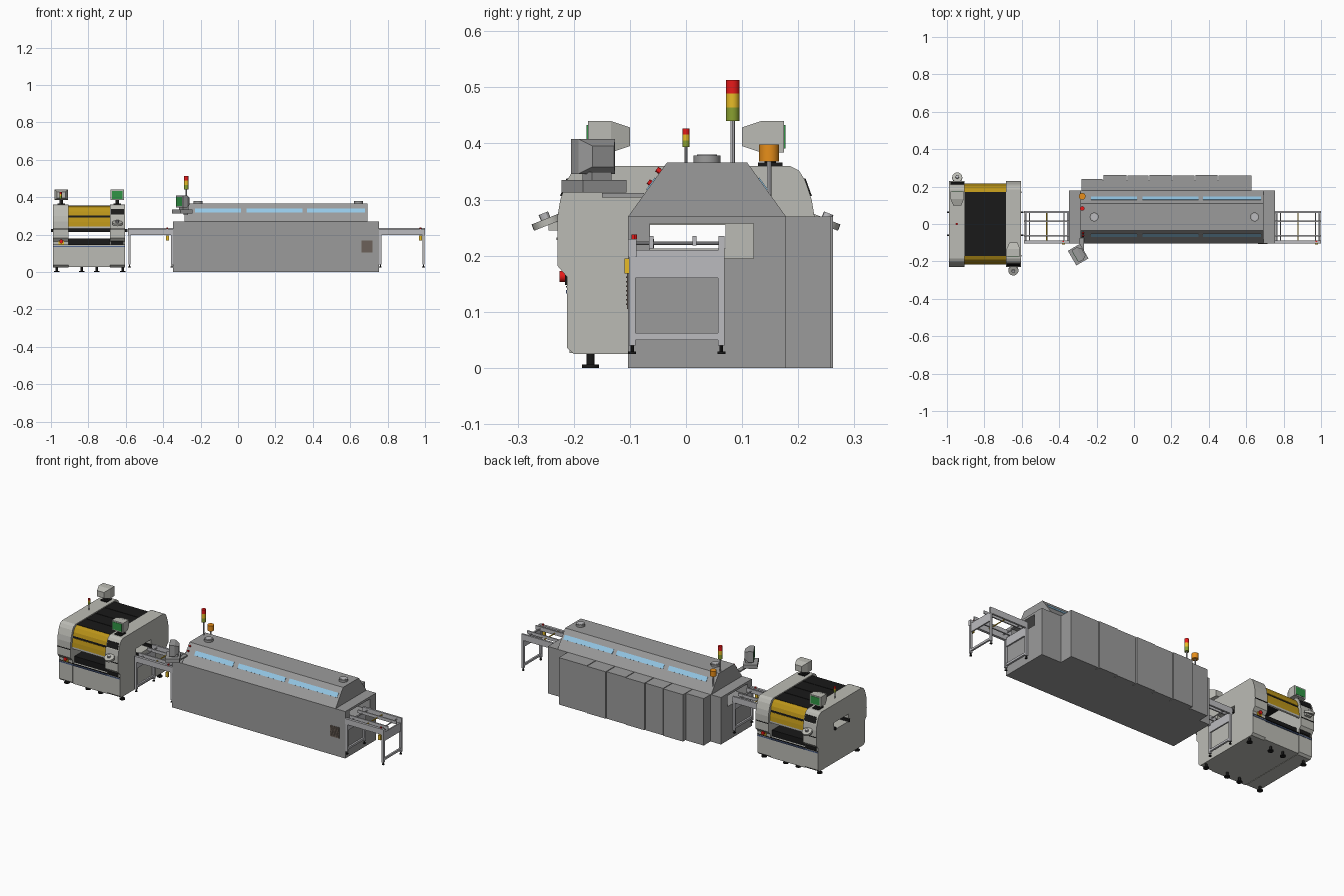
import bpy, bmesh, math
from mathutils import Matrix, Vector

if "Cube" in bpy.data.objects:
    bpy.data.objects.remove(bpy.data.objects["Cube"])


def mat(name, r, g, b):
    m = bpy.data.materials.new(name)
    m.diffuse_color = (r, g, b, 1)
    m.use_nodes = True
    m.node_tree.nodes["Principled BSDF"].inputs["Base Color"].default_value = m.diffuse_color
    return m


OVEN = mat("oven_grey", .33, .33, .33)
LIGHT = mat("light_grey", .5, .5, .46)
RAIL = mat("rail_grey", .5, .5, .52)
BLACK = mat("black", .01, .01, .01)
YELLOW = mat("amber_cover", .5, .3, .01)
BLUE = mat("blue_window", .3, .58, .8)
NAVY = mat("blue_line", .08, .13, .28)
RED = mat("red", .8, .01, .01)
LAMP = mat("lamp_yellow", .8, .5, .02)
GREEN = mat("lamp_green", .25, .35, .03)
SCREEN = mat("screen_green", .03, .3, .06)
ORANGE = mat("orange", .8, .27, .01)
BROWN = mat("vent_brown", .15, .12, .1)


def finish(name, bm, m, loc=(0, 0, 0), rz=0):
    bmesh.ops.recalc_face_normals(bm, faces=bm.faces)
    me = bpy.data.meshes.new(name)
    bm.to_mesh(me)
    bm.free()
    o = bpy.data.objects.new(name, me)
    bpy.context.collection.objects.link(o)
    me.materials.append(m)
    o.location, o.rotation_euler.z = loc, rz
    return o


def loft(name, rings, m, loc=(0, 0, 0), rz=0):
    """Skin a list of equal-length closed rings and cap both ends."""
    bm = bmesh.new()
    vs = [[bm.verts.new(p) for p in r] for r in rings]
    n = len(vs[0])
    for a, b in zip(vs, vs[1:]):
        for i in range(n):
            bm.faces.new((a[i], a[(i + 1) % n], b[(i + 1) % n], b[i]))
    bm.faces.new(vs[0])
    bm.faces.new(vs[-1])
    return finish(name, bm, m, loc, rz)


def prism(name, x0, x1, yz, m):
    return loft(name, [[(x, y, z) for y, z in yz] for x in (x0, x1)], m)


def box(name, x0, x1, y0, y1, z0, z1, m, loc=(0, 0, 0), rz=0):
    return loft(name, [[(x, y0, z0), (x, y1, z0), (x, y1, z1), (x, y0, z1)] for x in (x0, x1)], m, loc, rz)


def cyl(name, c, r, h, m, axis=(0, 0, 1), n=20, r2=None):
    bm = bmesh.new()
    q = Vector(axis).to_track_quat('Z', 'Y').to_matrix().to_4x4()
    bmesh.ops.create_cone(bm, cap_ends=True, segments=n, radius1=r, radius2=r if r2 is None else r2,
                          depth=h, matrix=Matrix.Translation(c) @ q)
    o = finish(name, bm, m)
    bpy.context.view_layer.objects.active = o
    o.select_set(True)
    bpy.ops.object.shade_smooth_by_angle()
    o.select_set(False)
    return o


def cut(o, *bounds):
    c = box("cutter", *bounds, BLACK)
    c.hide_render = True
    md = o.modifiers.new("cut", 'BOOLEAN')
    md.operation, md.object, md.solver = 'DIFFERENCE', c, 'EXACT'
    bpy.context.view_layer.objects.active = o
    bpy.ops.object.modifier_apply(modifier="cut")
    bpy.data.objects.remove(c)


def signal_tower(name, x, y, z0, z1, z2, r, pole):
    cyl(name + "_pole", (x, y, (z0 + z1) / 2), pole, z1 - z0, RAIL, n=12)
    h = (z2 - z1) / 3
    for i, (k, m) in enumerate((("green", GREEN), ("yellow", LAMP), ("red", RED))):
        cyl(f"{name}_{k}_lamp", (x, y, z1 + h * (i + .5)), r, h, m)


def monitor(name, loc, rz, w, h, d, m):
    def ring(y, k):
        a, b = w / 2 * k, h / 2 * k
        return [(-a, y, -b), (a, y, -b), (a, y, b), (-a, y, b)]
    loft(name + "_case", [ring(-d / 2, 1), ring(.05 * d, 1), ring(d / 2, .6)], m, loc, rz)
    box(name + "_screen", -w * .4, w * .4, -d / 2 - .002, -d / 2, -h * .38, h * .38, SCREEN, loc, rz)


# Oven body with a conveyor tunnel running through it
body = box("oven_body", -.347, .755, -.103, .178, 0, .27, OVEN)
cut(body, -.4, .8, -.064, .12, .195, .257)
MID = .0375
prism("oven_hood", -.285, .693, [(-.103, .27), (-.034, .366), (.109, .366), (.178, .27)], OVEN)

# Blue windows on both hood slopes
for side, s in (("front", 1), ("back", -1)):
    for i, (a, b) in enumerate(((-.23, .015), (.045, .345), (.368, .68))):
        pts = [(-.103 + (z - .27) * .719 - .812 * t, z + .583 * t)
               for z, t in ((.317, -.001), (.338, -.001), (.338, .002), (.317, .002))]
        prism(f"{side}_window_{i}", a, b, [(y if s > 0 else 2 * MID - y, z) for y, z in pts], BLUE)

# Rear cabinets of slightly different depth
edges = (-.283, -.166, -.037, .08, .203, .326, .449, .631)
for i, (a, b) in enumerate(zip(edges, edges[1:])):
    depth = .24 if i == 0 else (.262 if i % 2 else .258)
    box(f"rear_cabinet_{i}", a + .002, b - .002, .178, depth, 0, .27, OVEN)
box("rear_cabinet_core", -.28, .628, .17, .234, 0, .265, OVEN)

# Exhaust ports, side vent and hood buttons
for i, x in enumerate((-.213, .645)):
    cyl(f"exhaust_port_{i}", (x, MID, .372), .024, .013, OVEN, n=24)
    cyl(f"exhaust_cap_{i}", (x, MID, .379), .018, .003, RAIL, n=24)
box("side_vent", .66, .718, -.105, -.102, .105, .168, BROWN)
for i in range(7):
    z = .112 + i * .008
    box(f"vent_slat_{i}", .664, .714, -.107, -.104, z, z + .003, BROWN)
for i, (y, z) in enumerate(((-.046, .35), (-.061, .328))):
    cyl(f"hood_button_{i}", (-.272, y - .003, z + .002), .005, .008, RED, (-.81, 0, 0) if i > 9 else (0, -.81, .58), 12)

# Oven signal tower and orange beacon
signal_tower("oven_tower", -.277, .083, .35, .44, .513, .012, .004)
cyl("beacon_pole", (-.277, .148, .335), .004, .07, RAIL, n=12)
cyl("beacon_lamp", (-.277, .148, .383), .018, .031, ORANGE)

# Swing-arm monitor and keyboard tray on the oven
ARM, TURN = (-.292, -.16, .377), math.radians(-60)
monitor("oven_monitor", ARM, TURN, .075, .062, .05, OVEN)
box("monitor_stand", -.02, .02, -.015, .02, -.045, -.028, OVEN, ARM, TURN)
box("keyboard_tray", -.045, .045, -.045, .03, -.064, -.042, OVEN, ARM, TURN)
box("monitor_arm", -.292, -.268, -.15, -.075, .304, .312, OVEN)

# Placement machine: slotted side housings
CX = -.795
half = [(.2, .025), (.212, .036), (.212, .162), (.229, .182), (.229, .27), (.224, .3), (.212, .335), (.201, .352), (.185, .36)]
outline = half + [(-y, z) for y, z in reversed(half)]
for side, x0, x1 in (("left", -.99, -.905), ("right", -.685, -.603)):
    o = prism(f"{side}_housing", x0, x1, outline, LIGHT)
    cut(o, x0 - .05, x1 + .05, -.064, .07, .213, .255)

# Base, feeder bed and black top cover
box("machine_base", -.905, -.685, -.208, .208, .027, .145, LIGHT)
box("feeder_bed", -.905, -.685, -.195, .195, .145, .18, BLACK)
box("top_cover", -.905, -.685, -.172, .172, .346, .354, BLACK)
for i in range(3):
    box(f"cover_rib_{i}", -.905, -.685, -.09 + i * .085, -.085 + i * .085, .354, .356, BLACK)

# Curved amber covers, frame bars and trim lines on front and back
for side, s in (("front", -1), ("back", 1)):
    def strip(name, pts, m):
        ring = pts + [(y - .007, z - .003) for y, z in reversed(pts)]
        prism(f"{side}_{name}", -.905, -.685, [(s * y, z) for y, z in ring], m)
    strip("upper_cover", [(.172, .352), (.19, .343), (.203, .322), (.208, .302)], YELLOW)
    strip("cover_gap", [(.205, .302), (.206, .291)], BLACK)
    strip("lower_cover", [(.209, .291), (.214, .268), (.217, .243)], YELLOW)
    strip("cover_sill", [(.217, .243), (.217, .232)], LIGHT)
    y0, y1 = sorted((s * .208, s * .214))
    box(f"{side}_blue_line", -.99, -.603, y0, y1, .133, .139, NAVY)
    box(f"{side}_seam", -.99, -.603, y0, y1, .143, .146, BLACK)
    y0, y1 = sorted((s * .226, s * .231))
    box(f"{side}_belt_line", -.99, -.905, y0, y1, .228, .232, BLACK)
    box(f"{side}_belt_line_right", -.685, -.603, y0, y1, .228, .232, BLACK)

    # Operator station: monitor, neck, display strip, joystick pad, stop button
    x, xo = CX - s * .15, CX + s * .15
    rot = 0 if s < 0 else math.pi
    monitor(f"{side}_monitor", (x, s * .1375, .412), rot, .072, .056, .075, LIGHT)
    box(f"{side}_monitor_neck", x - .02, x + .02, s * .15 - .022, s * .15 + .022, .358, .366, BLACK)
    cyl(f"{side}_monitor_post", (x, s * .15, .375), .01, .022, BLACK)
    prism(f"{side}_display_strip", x - .035, x + .035,
          [(s * y, z) for y, z in ((.2, .338), (.213, .338), (.2245, .306), (.21, .306))], BLACK)
    cyl(f"{side}_joystick_pad", (x, s * .248, .26), .027, .012, LIGHT, (0, s * .4, 1), 24)
    cyl(f"{side}_joystick", (x, s * .252, .27), .009, .012, RAIL, (0, s * .4, 1), 12)
    y0, y1 = sorted((s * .215, s * .245))
    box(f"{side}_pad_bracket", x - .018, x + .018, y0, y1, .245, .262, LIGHT)
    y0, y1 = sorted((s * .2, s * .216))
    box(f"{side}_control_panel", x - .034, x + .034, y0, y1, .148, .178, BLACK)
    box(f"{side}_stop_plate", xo - .015, xo + .015, y0, y1, .148, .178, LAMP)
    cyl(f"{side}_stop_button", (xo, s * .219, .163), .01, .012, RED, (0, s, 0), 16)

    # Levelling feet
    for i, fx in enumerate((-.97, -.835, -.755, -.617)):
        cyl(f"{side}_foot_post_{i}", (fx, s * .17, .016), .007, .028, BLACK, n=12)
        cyl(f"{side}_foot_pad_{i}", (fx, s * .17, .003), .015, .006, BLACK, n=16)

# Transport rails through the machine and its small signal tower
for i, y in enumerate((-.062, .062)):
    box(f"machine_rail_{i}", -1, -.59, y - .003, y + .005, .214, .23, BLACK)
signal_tower("machine_tower", -.948, 0, .355, .394, .427, .006, .0025)


# Link conveyors on each side of the oven
def conveyor(name, x0, x1, sensor_x):
    for i, x in enumerate((x0 + .008, x1 - .008)):
        for j, y in enumerate((-.096, .063)):
            box(f"{name}_leg_{i}{j}", x - .006, x + .006, y - .006, y + .006, .04, .21, RAIL)
            cyl(f"{name}_foot_{i}{j}", (x, y, .033), .003, .016, BLACK, n=8)
            cyl(f"{name}_pad_{i}{j}", (x, y, .027), .007, .004, BLACK, n=12)
        box(f"{name}_cross_bar_{i}", x - .005, x + .005, -.09, .057, .05, .062, RAIL)
        box(f"{name}_end_plate_{i}", x - .004, x + .004, -.102, .069, .16, .21, RAIL)
    for k, (a, b, lo, hi) in enumerate(((-.103, -.088, .198, .23), (-.066, -.058, .212, .235),
                                        (.012, .019, .218, .235), (.058, .069, .2, .235))):
        box(f"{name}_rail_{k}", x0, x1, a, b, lo, hi, RAIL)
    for k, t in enumerate((.12, .5, .88)):
        cyl(f"{name}_shaft_{k}", (x0 + t * (x1 - x0), -.015, .222), .003, .16, LAMP if k == 1 else RAIL, (0, 1, 0), 10)
    box(f"{name}_switch_box", sensor_x - .008, sensor_x + .008, -.11, -.098, .168, .195, LAMP)
    cyl(f"{name}_stop_button", (sensor_x, -.092, .234), .005, .008, RED, n=12)


conveyor("inlet_conveyor", -.588, -.345, -.378)
conveyor("outlet_conveyor", .753, 1.0, .975)
